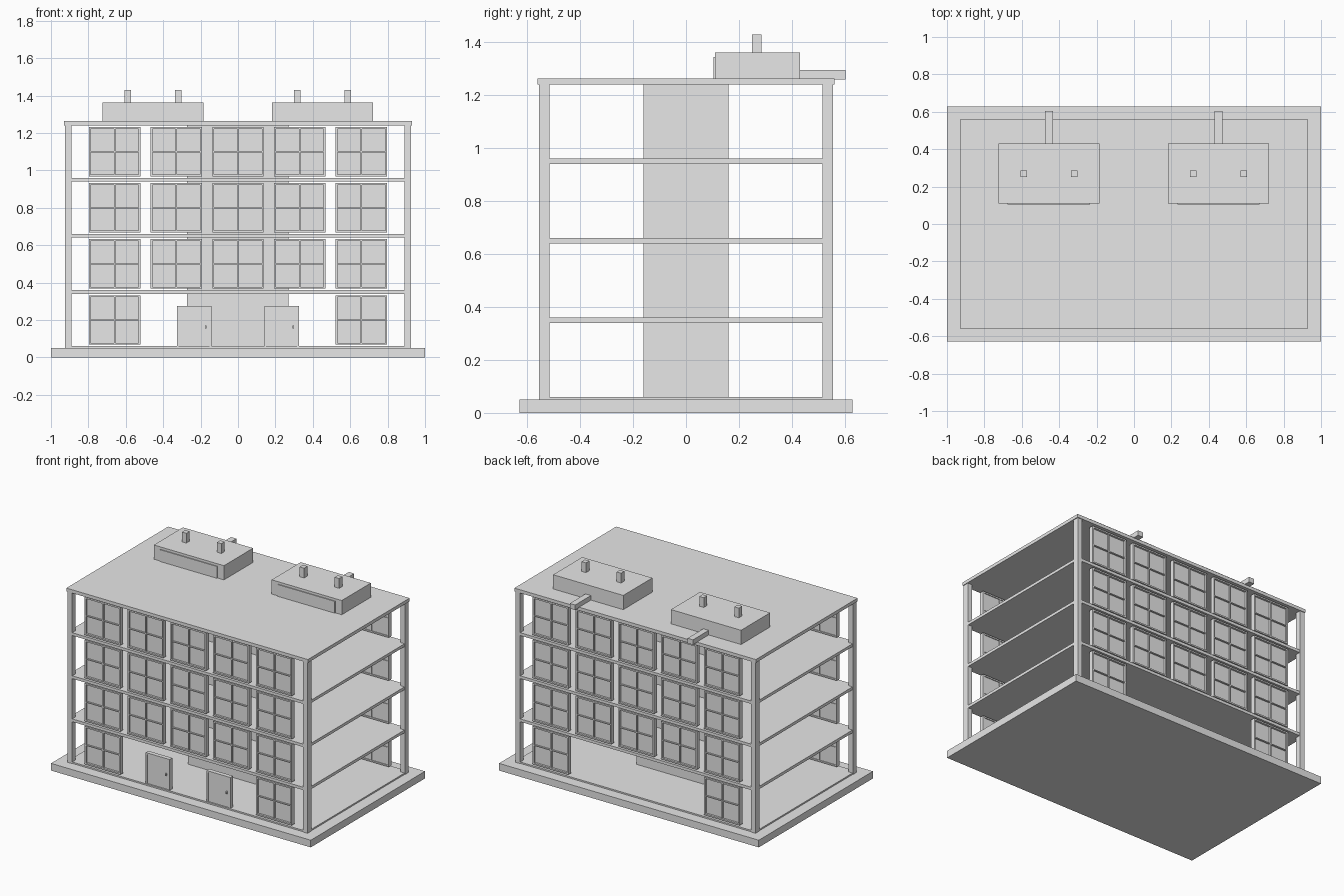
import bpy
import bmesh
from mathutils import Vector

old = bpy.data.objects.get("Cube")
if old:
    bpy.data.objects.remove(old, do_unlink=True)

# One plain grey for the whole building
grey = bpy.data.materials.new("plain grey")
grey.use_nodes = True
grey.diffuse_color = (0.8, 0.8, 0.8, 1)
grey.node_tree.nodes["Principled BSDF"].inputs["Base Color"].default_value = (0.8, 0.8, 0.8, 1)


def boxes(name, spans):
    """Make one object from boxes given as (x range, y range, z range)."""
    bm = bmesh.new()
    for span in spans:
        low = Vector(min(r) for r in span)
        high = Vector(max(r) for r in span)
        corners = bmesh.ops.create_cube(bm, size=1)["verts"]
        for v in corners:
            v.co = Vector(l + (c + 0.5) * (h - l) for c, l, h in zip(v.co, low, high))
    mesh = bpy.data.meshes.new(name)
    bm.to_mesh(mesh)
    bm.free()
    mesh.materials.append(grey)
    obj = bpy.data.objects.new(name, mesh)
    bpy.context.collection.objects.link(obj)
    return obj


def around(centre, width):
    return (centre - width / 2, centre + width / 2)


STOREY = 0.3
OUTER, INNER = 0.548, 0.518
SLAB_X, SLAB_Y = (-0.922, 0.922), (-0.552, 0.552)

# Base, floors, roof and central core
boxes("base", [((-1, 1), (-0.628, 0.628), (0, 0.05))])
boxes("ground_floor", [(SLAB_X, SLAB_Y, (0.05, 0.06))])
for i in range(1, 4):
    boxes(f"floor_slab_{i}", [(SLAB_X, SLAB_Y, (0.04 + i * STOREY, 0.06 + i * STOREY))])
boxes("roof", [((-0.93, 0.93), (-0.56, 0.56), (1.24, 1.263))])
boxes("core", [((-0.273, 0.27), (-0.16, 0.16), (0.06, 1.24))])

# Corner columns
for sx, side in ((-1, "right"), (1, "left")):
    for sy, end in ((-1, "front"), (1, "back")):
        boxes(f"column_{end}_{side}",
              [((sx * 0.89, sx * 0.925), (sy * 0.515, sy * 0.555), (0.05, 1.24))])


def window(name, x, z, sy):
    """Frame with a cross of bars and a recessed pane."""
    w, h, bar = 0.275, 0.264, 0.01
    x0, x1 = around(x, w)
    z0, z1 = around(z, h)
    depth = (sy * INNER, sy * OUTER)
    bar_depth = (sy * INNER, sy * (OUTER - 0.003))
    boxes(name, [
        ((x0, x0 + bar), depth, (z0, z1)),
        ((x1 - bar, x1), depth, (z0, z1)),
        ((x0, x1), depth, (z0, z0 + bar)),
        ((x0, x1), depth, (z1 - bar, z1)),
        (around(x, 0.008), bar_depth, (z0, z1)),
        ((x0, x1), bar_depth, around(z, 0.006)),
        ((x0, x1), (sy * (INNER + 0.006), sy * (OUTER - 0.014)), (z0, z1)),
    ])


# Windows on both long sides; only the outer pair on the ground floor
for sy, end in ((-1, "front"), (1, "back")):
    for row in range(4):
        for col in range(-2, 3):
            if row or abs(col) == 2:
                window(f"window_{end}_{row}_{col + 3}", col * 0.33, 0.2 + row * STOREY, sy)

# Front doors: frame, leaf and handle
for x, side in ((-0.235, "right"), (0.233, "left")):
    x0, x1 = around(x, 0.184)
    boxes(f"door_frame_{side}", [
        ((x0, x0 + 0.01), (-OUTER, -INNER), (0.06, 0.275)),
        ((x1 - 0.01, x1), (-OUTER, -INNER), (0.06, 0.275)),
        ((x0, x1), (-OUTER, -INNER), (0.265, 0.275))])
    boxes(f"door_leaf_{side}", [((x0, x1), (-OUTER + 0.006, -INNER - 0.004), (0.06, 0.27))])
    boxes(f"door_handle_{side}", [(around(x + 0.062, 0.008), (-OUTER - 0.004, -INNER), around(0.162, 0.016))])

# Rooftop units: housing, front panel, two vents and a rear duct
for x, side in ((-0.455, "right"), (0.452, "left")):
    boxes(f"roof_unit_{side}", [(around(x, 0.54), (0.11, 0.43), (1.263, 1.362))])
    boxes(f"unit_panel_{side}", [(around(x, 0.44), (0.104, 0.112), (1.263, 1.345))])
    boxes(f"unit_vents_{side}",
          [(around(x + dx, 0.034), around(0.268, 0.036), (1.36, 1.43)) for dx in (-0.135, 0.135)])
    boxes(f"unit_duct_{side}", [(around(x, 0.042), (0.425, 0.603), (1.26, 1.295))])
